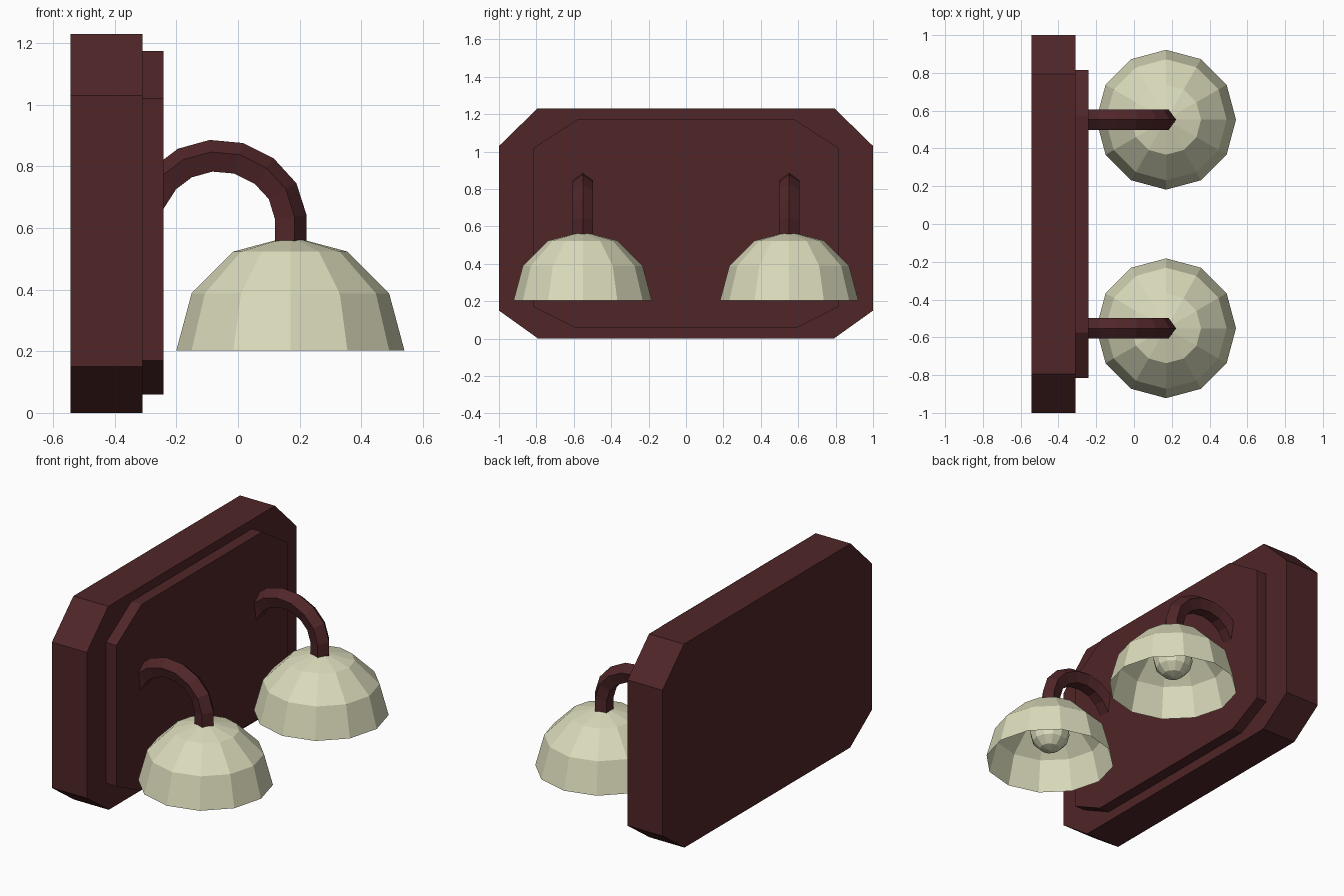
import bpy, bmesh, math
from mathutils import Vector, Matrix

if "Cube" in bpy.data.objects:
    bpy.data.objects.remove(bpy.data.objects["Cube"])


def material(name, rgb):
    m = bpy.data.materials.new(name)
    m.diffuse_color = (*rgb, 1)
    m.use_nodes = True
    m.node_tree.nodes["Principled BSDF"].inputs["Base Color"].default_value = m.diffuse_color
    return m


MAROON = material("dark_maroon", (0.080, 0.019, 0.021))
CREAM = material("cream_glass", (0.71, 0.71, 0.50))


def finish(name, bm, mat):
    me = bpy.data.meshes.new(name)
    bm.to_mesh(me)
    bm.free()
    me.materials.append(mat)
    ob = bpy.data.objects.new(name, me)
    bpy.context.collection.objects.link(ob)
    return ob


def plate(name, half, x0, x1):
    """Extrude a mirrored (y, z) half outline along x."""
    outline = half + [(-y, z) for y, z in reversed(half)]
    bm = bmesh.new()
    face = bm.faces.new([bm.verts.new((x0, y, z)) for y, z in outline])
    ext = bmesh.ops.extrude_face_region(bm, geom=[face])["geom"]
    bmesh.ops.translate(bm, vec=(x1 - x0, 0, 0),
                        verts=[v for v in ext if isinstance(v, bmesh.types.BMVert)])
    bmesh.ops.recalc_face_normals(bm, faces=bm.faces)
    finish(name, bm, MAROON)


def arm(name, y):
    """Sweep a pentagon along the curved path, its point facing outward."""
    path = [(0.166, 0.55), (0.166, 0.634), (0.14, 0.717), (0.082, 0.78),
            (0.001, 0.821), (-0.087, 0.829), (-0.17, 0.806), (-0.235, 0.757),
            (-0.285, 0.68)]
    pts = [Vector((x, 0, z)) for x, z in path]
    bm, rings, r = bmesh.new(), [], 0.057
    for i, p in enumerate(pts):
        t = (pts[min(i + 1, len(pts) - 1)] - pts[max(i - 1, 0)]).normalized()
        if i == 0:
            t = Vector((0, 0, 1))
        out = Vector((t.z, 0, -t.x))
        ring = []
        for k in range(5):
            a = math.tau * k / 5
            c = p + out * (r * math.cos(a)) + Vector((0, y + r * math.sin(a), 0))
            ring.append(bm.verts.new(c))
        rings.append(ring)
    for a, b in zip(rings, rings[1:]):
        for k in range(5):
            n = (k + 1) % 5
            bm.faces.new((a[k], a[n], b[n], b[k]))
    bm.faces.new(rings[0])
    bm.faces.new(rings[-1])
    bmesh.ops.recalc_face_normals(bm, faces=bm.faces)
    finish(name, bm, MAROON)


def ball(name, center, r, dome=False):
    """Low-poly sphere; a dome keeps only the open upper half."""
    bm = bmesh.new()
    bmesh.ops.create_uvsphere(bm, u_segments=12, v_segments=6, radius=r)
    if dome:
        low = [v for v in bm.verts if v.co.z < -0.001]
        bmesh.ops.delete(bm, geom=low, context='VERTS')
    bmesh.ops.transform(bm, matrix=Matrix.Translation(center), verts=bm.verts)
    finish(name, bm, CREAM)


# Wall plates with clipped corners
plate("back_plate", [(0.79, 0), (1, 0.15), (1, 1.03), (0.795, 1.23)], -0.543, -0.31)
plate("front_plate", [(0.595, 0.06), (0.815, 0.17), (0.815, 1.02), (0.575, 1.175)],
      -0.32, -0.241)

# Two lamps: curved arm, open shade and bulb
for side, y in (("left", -0.552), ("right", 0.552)):
    arm(side + "_arm", y)
    ball(side + "_shade", (0.17, y, 0.203), 0.37, dome=True)
    ball(side + "_bulb", (0.17, y, 0.385), 0.115)
